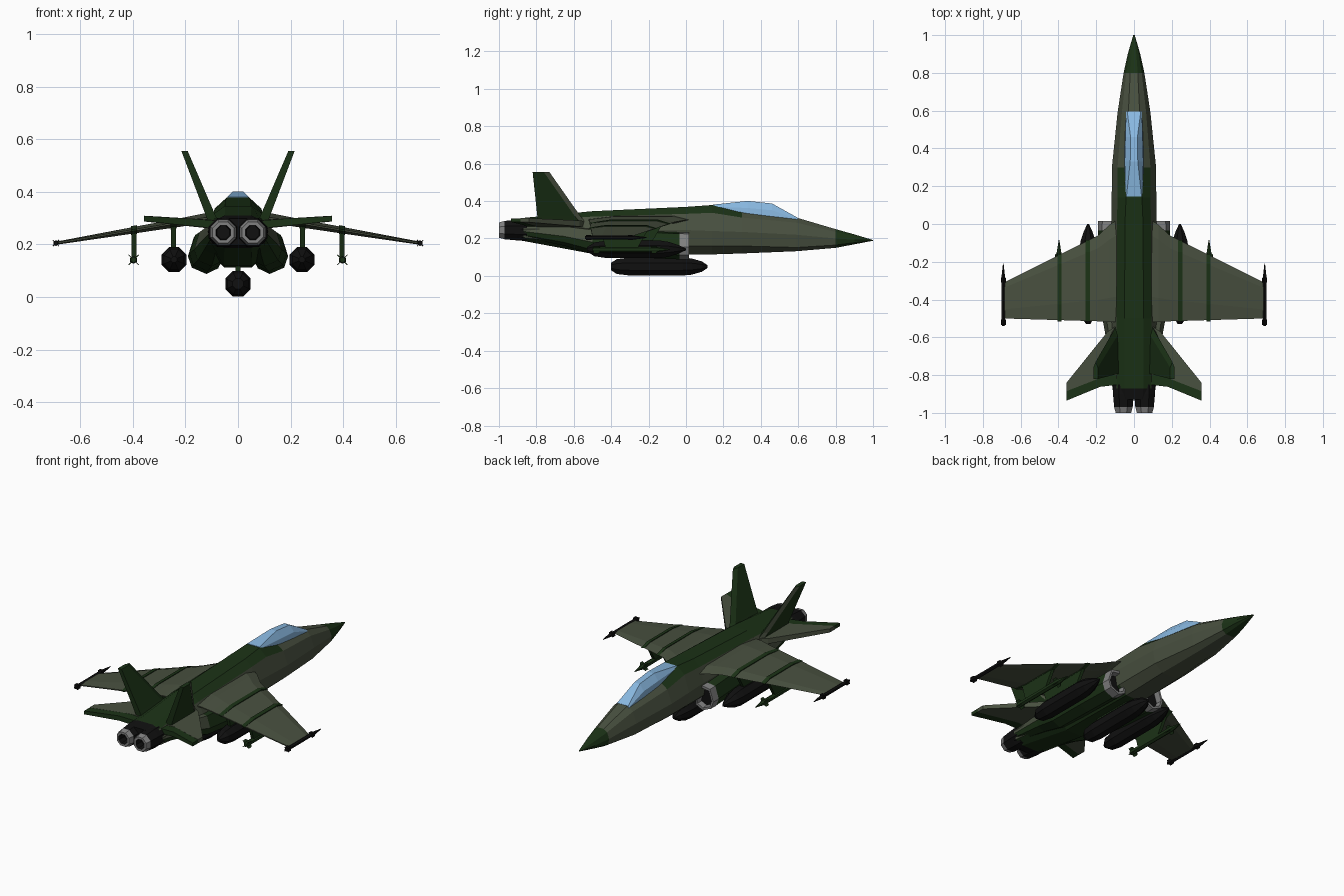
import bpy, bmesh, math

if "Cube" in bpy.data.objects:
    bpy.data.objects.remove(bpy.data.objects["Cube"])


def material(name, r, g, b):
    m = bpy.data.materials.new(name)
    m.diffuse_color = (r, g, b, 1)
    m.use_nodes = True
    m.node_tree.nodes["Principled BSDF"].inputs["Base Color"].default_value = m.diffuse_color
    return m


OLIVE = material("olive", .065, .08, .05)
GREEN = material("dark_green", .011, .032, .008)
BLACK = material("black", .005, .005, .005)
GREY = material("metal", .22, .22, .22)
GLASS = material("glass", .25, .48, .75)


def loft(name, rings, mats, pick=lambda i, j: 0, caps=(0, 0), mirror=False):
    """Skin closed rings of 3D points; pick gives the material per face."""
    bm = bmesh.new()
    vs = [[bm.verts.new(p) for p in ring] for ring in rings]
    n = len(rings[0])
    for i in range(len(vs) - 1):
        for j in range(n):
            k = (j + 1) % n
            f = bm.faces.new((vs[i][j], vs[i][k], vs[i + 1][k], vs[i + 1][j]))
            f.material_index = pick(i, j)
    for ring, c in ((vs[0], caps[0]), (vs[-1], caps[1])):
        bm.faces.new(ring).material_index = c
    bmesh.ops.recalc_face_normals(bm, faces=bm.faces)
    me = bpy.data.meshes.new(name)
    bm.to_mesh(me)
    bm.free()
    for m in mats:
        me.materials.append(m)
    ob = bpy.data.objects.new(name, me)
    bpy.context.collection.objects.link(ob)
    if mirror:
        ob.modifiers.new("mirror", 'MIRROR')
    return ob


def lathe(name, x, z, profile, mats, n=8, pick=lambda i, j: 0, caps=(0, 0), mirror=True):
    """Revolve (y, radius) pairs about a lengthwise axis."""
    rings = [[(x + r * math.cos((j + .5) * math.tau / n), y, z + r * math.sin((j + .5) * math.tau / n))
              for j in range(n)] for y, r in profile]
    return loft(name, rings, mats, pick, caps, mirror)


def slab(name, outline, offset, mat, mirror=True):
    """Flat outline thickened evenly by an offset vector."""
    rings = [[tuple(c + s * o / 2 for c, o in zip(p, offset)) for p in outline] for s in (-1, 1)]
    return loft(name, rings, [mat], mirror=mirror)


# Fuselage: y, top half width, top, half width, side z, low z, bottom
stations = [(1.0, .002, .192, .004, .19, .189, .188), (.9, .012, .222, .033, .193, .178, .169),
            (.8, .02, .25, .055, .2, .165, .15), (.59, .03, .312, .087, .22, .152, .132),
            (.3, .042, .345, .117, .235, .16, .12), (.14, .042, .379, .118, .24, .16, .115),
            (0, .048, .369, .118, .245, .16, .113), (-.5, .05, .346, .12, .25, .165, .118),
            (-.87, .05, .31, .115, .25, .205, .187), (-.93, .045, .298, .1, .247, .21, .197)]


def hull(y, tw, top, hw, zs, low, bot):
    half = [(tw, top), (tw + .6 * (hw - tw), zs + .7 * (top - zs)), (hw, zs), (hw * .88, low), (hw * .45, bot)]
    return [(x, y, z) for x, z in half] + [(-x, y, z) for x, z in reversed(half)]


def hull_paint(i, j):
    if i == 8:
        return 2
    return int(i < 2 or (i >= 4 and j in (9, 0, 8)) or (i >= 6 and j in (3, 4, 5)))


loft("fuselage", [hull(*s) for s in stations], [OLIVE, GREEN, BLACK], hull_paint, (1, 2))

# Canopy: y, base half width, base z, top half width, top z
canopy = [(.595, .042, .295, .036, .312), (.46, .048, .315, .018, .387),
          (.33, .052, .325, .02, .401), (.145, .045, .36, .04, .381)]
loft("canopy", [[(b, y, bz), (b * .9 + t * .1, y, bz * .5 + tz * .5), (t, y, tz),
                 (-t, y, tz), (-b * .9 - t * .1, y, bz * .5 + tz * .5), (-b, y, bz)]
                for y, b, bz, t, tz in canopy], [GLASS])

# Engine ducts with metal lips and dark openings
duct = [(.1, .235), (.168, .225), (.19, .155), (.175, .112), (.12, .088), (.075, .11), (.08, .2)]


def duct_ring(y, s=1.0, dx=0, dz=0, sz=None):
    return [(.13 + (x - .13) * s + dx, y, .16 + (z - .16) * (sz or s) + dz) for x, z in duct]


loft("engine_duct", [duct_ring(-.03), duct_ring(-.25, 1, -.005, .01), duct_ring(-.5, .95, -.02, .025),
                     duct_ring(-.65, .75, -.035, .055), duct_ring(-.87, .45, -.045, .08)],
     [GREEN, OLIVE], lambda i, j: int(i > 1 and j in (0, 1)), mirror=True)
loft("intake_lip", [duct_ring(-.035, 1.01), duct_ring(.015), duct_ring(.015, .8), duct_ring(-.02, .75)],
     [GREY, BLACK], caps=(0, 1), mirror=True)

# Exhaust nozzles
lathe("nozzle", .056, .245, [(-.85, .06), (-.9, .06), (-.97, .053), (-1.0, .044), (-1.0, .03), (-.95, .026)],
      [BLACK, GREY], pick=lambda i, j: int(i in (2, 3)), caps=(0, 0))


# Wings: x, leading y, trailing y, z, thickness
def wing_z(x):
    return .3 - (x - .12) * .167


def wing_lead(x):
    return -.06 - (x - .19) * .5


def foil(x, le, te, z, t):
    c = le - te
    return [(x, le, z), (x, le - .15 * c, z + t / 2), (x, te + .25 * c, z + t / 2), (x, te, z + .003),
            (x, te, z - .003), (x, te + .25 * c, z - t / 2), (x, le - .15 * c, z - t / 2)]


loft("wing", [foil(.08, .03, -.52, .3, .04), foil(.13, -.005, -.52, wing_z(.13), .038),
              foil(.19, -.06, -.515, wing_z(.19), .034), foil(.69, -.31, -.5, wing_z(.69), .012)],
     [OLIVE], mirror=True)

# Wing straps and store pylons
for x, drop, t in ((.245, .18, .034), (.395, .15, .028)):
    le, z = wing_lead(x) + .004, wing_z(x)
    loft("wing_strap", [[(px, y, pz + (x - px) * .167) for px, y, pz in foil(x + s * .011, le, -.515, z, t + .006)]
                        for s in (-1, 1)], [GREEN], mirror=True)
    slab("store_pylon", [(x, le - .04, z), (x, -.46, z), (x, -.43, drop), (x, le - .1, drop)],
         (.018, 0, 0), GREEN)
slab("belly_pylon", [(0, -.05, .12), (0, -.3, .12), (0, -.3, .08), (0, -.05, .08)], (.018, 0, 0), GREEN, False)

# Drop tanks
lathe("belly_tank", 0, .05, [(.115, .008), (.085, .03), (.03, .047), (-.02, .052), (-.3, .052), (-.37, .043),
                             (-.4, .022)], [BLACK], mirror=False)
lathe("wing_tank", .243, .142, [(0, .005), (-.04, .025), (-.09, .043), (-.14, .051), (-.42, .051), (-.49, .04),
                                (-.53, .012)], [BLACK])


# Missiles with crossed fins
def missile(name, x, z, nose, tail, r, span, mat):
    lathe(name, x, z, [(nose, .002), (nose - .07, r), (tail + .01, r), (tail, r * .7)], [mat], 6)
    for a in (math.pi / 4, -math.pi / 4):
        dx, dz = math.cos(a) * span, math.sin(a) * span
        for y, c in ((nose - .06, .04), (tail + .05, .045)):
            slab(name + "_fin", [(x - dx, y - c, z - dz), (x - dx, y - c * .4, z - dz), (x, y, z),
                                 (x + dx, y - c * .4, z + dz), (x + dx, y - c, z + dz)],
                 (-.003 * math.sin(a), 0, .003 * math.cos(a)), mat)


missile("wing_missile", .397, .141, -.085, -.5, .015, .027, GREEN)
missile("tip_missile", .692, .205, -.21, -.54, .011, .017, BLACK)


# Tailplanes: olive front with dark trailing panel
def tail_section(x, a, b, z, t):
    return [(x, a, z + t / 2), (x, b, z + t / 2), (x, b, z - t / 2), (x, a, z - t / 2)]


loft("tailplane", [tail_section(.08, -.53, -.8, .275, .035), tail_section(.14, -.57, -.8, .28, .032),
                   tail_section(.357, -.84, -.885, .298, .022)], [OLIVE], mirror=True)
loft("elevator", [tail_section(.08, -.79, -.85, .275, .03), tail_section(.18, -.80, -.862, .284, .028),
                  tail_section(.357, -.88, -.935, .298, .02)], [GREEN], mirror=True)


# Canted tail fins: dark with olive leading edge
def fin_section(z, front, back, t):
    x = .1 + (z - .3) * .405
    return [(x, front, z), (x + t / 2, front - .03, z), (x + t / 2, back, z),
            (x - t / 2, back, z), (x - t / 2, front - .03, z)]


loft("tail_fin", [fin_section(.28, -.53, -.79, .04), fin_section(.32, -.565, -.795, .036),
                  fin_section(.555, -.73, -.82, .024)], [GREEN, OLIVE],
     lambda i, j: int(j == 0), mirror=True)
